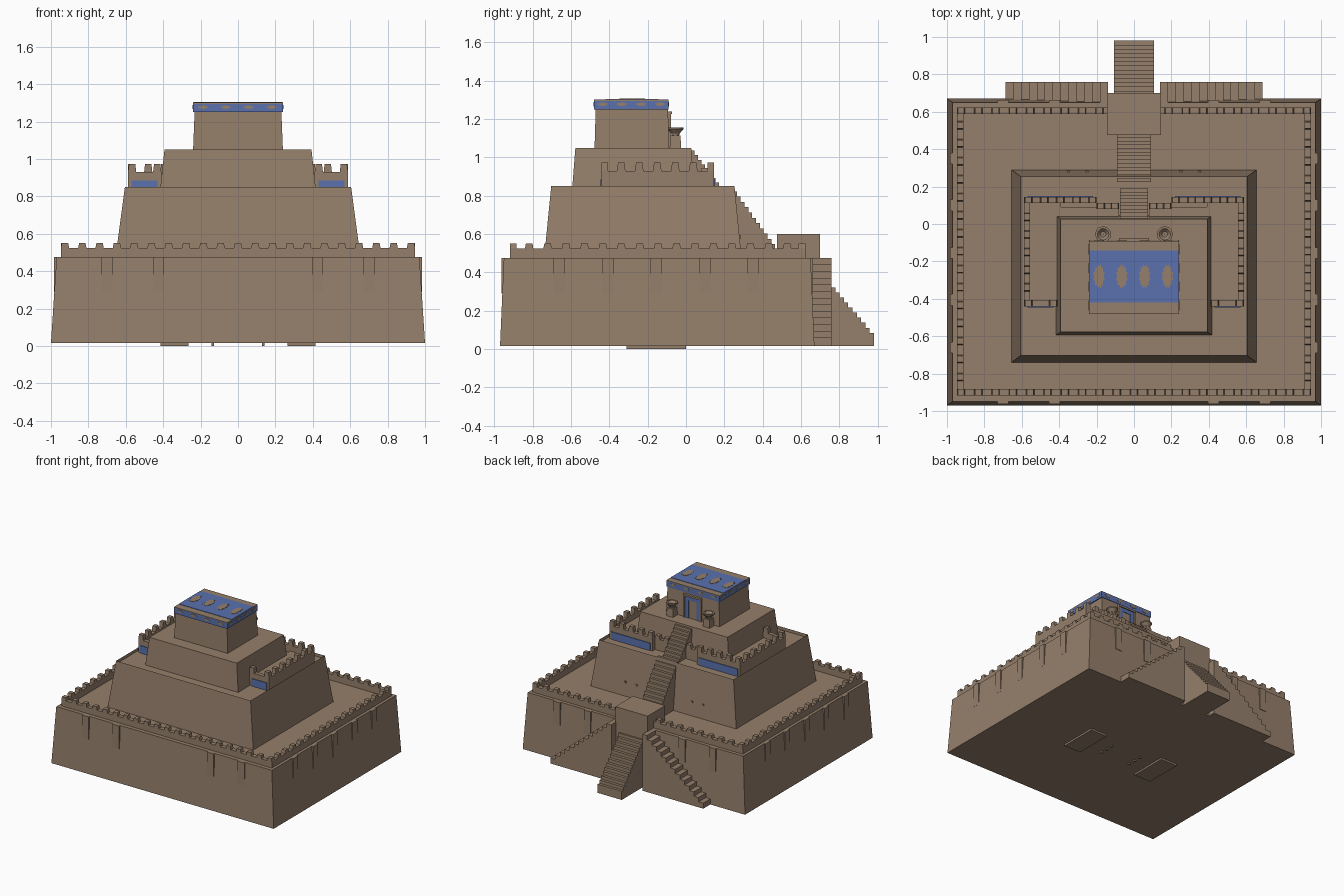
import bpy, bmesh, math
from mathutils import Matrix, Vector

if "Cube" in bpy.data.objects:
    bpy.data.objects.remove(bpy.data.objects["Cube"])


def material(name, rgb):
    m = bpy.data.materials.new(name)
    m.use_nodes = True
    m.diffuse_color = (*rgb, 1)
    bsdf = next(n for n in m.node_tree.nodes if n.type == "BSDF_PRINCIPLED")
    bsdf.inputs["Base Color"].default_value = (*rgb, 1)
    return m


BROWN = material("mud_brick_brown", (0.30, 0.213, 0.147))
BLUE = material("glazed_blue", (0.1, 0.165, 0.42))


def finish(name, bm, mat=BROWN):
    bmesh.ops.recalc_face_normals(bm, faces=bm.faces)
    me = bpy.data.meshes.new(name)
    bm.to_mesh(me)
    bm.free()
    me.materials.append(mat)
    ob = bpy.data.objects.new(name, me)
    bpy.context.collection.objects.link(ob)
    return ob


def add_block(bm, x0, x1, y0, y1, z0, z1, tx=0, ty=0):
    """Box whose top is drawn in by tx and ty on each side; returns the top face."""
    low = [(x0, y0), (x1, y0), (x1, y1), (x0, y1)]
    high = [(x0 + tx, y0 + ty), (x1 - tx, y0 + ty), (x1 - tx, y1 - ty), (x0 + tx, y1 - ty)]
    a = [bm.verts.new((x, y, z0)) for x, y in low]
    b = [bm.verts.new((x, y, z1)) for x, y in high]
    bm.faces.new(a[::-1])
    for i in range(4):
        j = (i + 1) % 4
        bm.faces.new((a[i], a[j], b[j], b[i]))
    return bm.faces.new(b)


def block(name, *dims, mat=BROWN, rim=0, sink=0):
    bm = bmesh.new()
    top = add_block(bm, *dims)
    if rim:
        bmesh.ops.inset_region(bm, faces=[top], thickness=rim)
        inner = bmesh.ops.extrude_face_region(bm, geom=[top])["geom"]
        bmesh.ops.translate(bm, vec=(0, 0, -sink),
                            verts=[v for v in inner if isinstance(v, bmesh.types.BMVert)])
        bmesh.ops.delete(bm, geom=[top], context="FACES")
    return finish(name, bm, mat)


def blocks(name, dims, mat=BROWN):
    bm = bmesh.new()
    for d in dims:
        add_block(bm, *d)
    return finish(name, bm, mat)


def add_wall(bm, x0, x1, y0, y1, z0, z1, tooth):
    """Parapet wall with evenly spaced tapered merlons."""
    add_block(bm, x0, x1, y0, y1, z0, z1)
    along_x = x1 - x0 > y1 - y0
    s, e = (x0, x1) if along_x else (y0, y1)
    w = 0.044
    n = max(1, round((e - s - w) / 0.093))
    for i in range(n + 1):
        p = s + (e - s - w) * i / n
        if along_x:
            add_block(bm, p, p + w, y0, y1, z1, z1 + tooth, 0.005, 0)
        else:
            add_block(bm, x0, x1, p, p + w, z1, z1 + tooth, 0, 0.005)


def stairs(name, axis, a0, a1, z0, z1, n, side0, side1, base):
    """Solid flight climbing from a0 to a1, extruded across from side0 to side1."""
    pts = [(a0, base)]
    for i in range(n):
        z = z0 + (z1 - z0) * i / (n - 1)
        pts += [(a0 + (a1 - a0) * i / n, z), (a0 + (a1 - a0) * (i + 1) / n, z)]
    pts.append((a1, base))
    bm = bmesh.new()

    def place(a, side, z):
        return bm.verts.new((a, side, z) if axis == "x" else (side, a, z))
    f = bm.faces.new([place(a, side0, z) for a, z in pts])
    ext = bmesh.ops.extrude_face_region(bm, geom=[f])["geom"]
    shift = Vector((0, side1 - side0, 0) if axis == "x" else (side1 - side0, 0, 0))
    bmesh.ops.translate(bm, vec=shift, verts=[v for v in ext if isinstance(v, bmesh.types.BMVert)])
    return finish(name, bm)


# Stepped tiers
block("lower_tier", -1, 1, -0.97, 0.67, 0.015, 0.475, 0.03, 0.02)
block("middle_tier", -0.655, 0.655, -0.74, 0.29, 0.475, 0.85, 0.05, 0.037, rim=0.018, sink=0.025)
block("upper_tier", -0.418, 0.418, -0.595, 0.045, 0.82, 1.05, 0.025, 0.018)

# Parapet around the lower tier
bm = bmesh.new()
for y in (-0.918, 0.588):
    add_wall(bm, -0.947, 0.947, y, y + 0.035, 0.475, 0.525, 0.026)
for x in (-0.947, 0.912):
    add_wall(bm, x, x + 0.035, -0.84, 0.55, 0.475, 0.525, 0.026)
    add_block(bm, x, x + 0.035, -0.883, 0.588, 0.475, 0.525)
finish("lower_parapet", bm)

# Buttresses standing proud of the sloping lower walls
buttress = []
for x in (-0.7, -0.425, 0.425, 0.7):
    buttress += [(x - 0.03, x + 0.03, -0.962, -0.93, 0.29, 0.475),
                 (x - 0.03, x + 0.03, 0.63, 0.662, 0.29, 0.475)]
for y in (-0.66, -0.405, -0.155, 0.1, 0.35):
    for s in (-1, 1):
        lo, hi = sorted((s * 0.95, s * 0.983))
        buttress.append((lo, hi, y - 0.03, y + 0.03, 0.29, 0.475))
blocks("wall_buttresses", buttress)

# Walled terraces around the upper tier
bm = bmesh.new()
for s in (-1, 1):
    def span(a, b):
        return sorted((s * a, s * b))
    add_wall(bm, *span(0.2, 0.588), 0.112, 0.145, 0.82, 0.93, 0.042)
    add_wall(bm, *span(0.555, 0.588), -0.36, 0.06, 0.82, 0.93, 0.042)
    add_block(bm, *span(0.555, 0.588), -0.41, 0.112, 0.82, 0.93)
    add_wall(bm, *span(0.41, 0.588), -0.44, -0.407, 0.82, 0.93, 0.042)
    add_wall(bm, *span(0.08, 0.2), 0.08, 0.112, 0.82, 0.915, 0.03)
    add_block(bm, *span(0.39, 0.56), -0.41, 0.115, 0.82, 0.885)
    add_block(bm, *span(0.08, 0.4), 0.02, 0.09, 0.82, 0.885)
finish("terrace_walls", bm)
panels = []
for s in (-1, 1):
    for a, b, y in ((0.22, 0.57, 0.145), (0.43, 0.57, -0.446)):
        panels.append((*sorted((s * a, s * b)), y, y + 0.006, 0.825, 0.885))
blocks("terrace_blue_panels", panels, BLUE)

# Stairways and landing
block("stair_landing", -0.145, 0.145, 0.475, 0.70, 0.015, 0.60)
stairs("entrance_stairs", "y", 0.98, 0.69, 0.085, 0.40, 13, -0.108, 0.108, 0.015)
stairs("middle_stairs", "y", 0.485, 0.225, 0.52, 0.85, 13, -0.09, 0.09, 0.475)
stairs("upper_stairs", "y", 0.19, 0.025, 0.845, 1.035, 9, -0.075, 0.075, 0.82)
for s, label in ((-1, "right"), (1, "left")):
    stairs(label + "_side_stairs", "x", s * 0.688, s * 0.14, 0.06, 0.475, 13, 0.62, 0.76, 0.015)

# Drain pegs on the back of the middle tier
blocks("drain_pegs", [(x - 0.008, x + 0.008, 0.26, 0.287, 0.578, 0.592)
                      for x in (-0.35, -0.25, 0.25, 0.35)])

# Temple with glazed roof band
block("temple", -0.24, 0.24, -0.477, -0.088, 1.05, 1.25, 0.008, 0.006)
block("roof_band", -0.24, 0.24, -0.48, -0.09, 1.25, 1.295, mat=BLUE)
block("roof_cap", -0.24, 0.24, -0.48, -0.09, 1.295, 1.301)
block("roof_blue_field", -0.238, 0.238, -0.42, -0.143, 1.30, 1.304, mat=BLUE)


def add_rosette(bm, matrix, rx, ry):
    """Thin scalloped plate lying in the local xy plane."""
    n = 24
    rim = []
    for i in range(n):
        r = 1 if i % 2 else 0.78
        t = math.tau * i / n
        rim.append(bm.verts.new(matrix @ Vector((rx * r * math.cos(t), ry * r * math.sin(t), 0))))
    f = bm.faces.new(rim)
    ext = bmesh.ops.extrude_face_region(bm, geom=[f])["geom"]
    bmesh.ops.translate(bm, vec=matrix.to_3x3() @ Vector((0, 0, 0.003)),
                        verts=[v for v in ext if isinstance(v, bmesh.types.BMVert)])


bm = bmesh.new()
for k in range(4):
    x = -0.187 + 0.122 * k
    y = -0.435 + 0.1 * k
    add_rosette(bm, Matrix.Translation((x, -0.28, 1.303)), 0.032, 0.068)
    for turn, px, py in ((0, x, -0.479), (180, x, -0.091), (90, 0.239, y), (-90, -0.239, y)):
        m = (Matrix.Translation((px, py, 1.277)) @ Matrix.Rotation(math.radians(turn), 4, "Z")
             @ Matrix.Rotation(math.radians(90), 4, "X"))
        add_rosette(bm, m, 0.028, 0.011)
finish("roof_rosettes", bm)

# Doorway
blocks("door_frame", [(-0.08, -0.066, -0.1, -0.078, 1.05, 1.235), (0.066, 0.08, -0.1, -0.078, 1.05, 1.235),
                      (-0.08, 0.08, -0.1, -0.074, 1.225, 1.24)])
blocks("door_blue_surround", [(-0.066, -0.036, -0.1, -0.083, 1.05, 1.225), (0.036, 0.066, -0.1, -0.083, 1.05, 1.225),
                              (-0.036, 0.036, -0.1, -0.083, 1.195, 1.225)], BLUE)
block("door_leaf", -0.036, 0.036, -0.1, -0.087, 1.05, 1.195)

# Fire bowls on pedestals
for s, label in ((-1, "right"), (1, "left")):
    cx, cy = s * 0.165, -0.055
    block(label + "_pedestal", cx - 0.03, cx + 0.03, cy - 0.03, cy + 0.03, 1.05, 1.115, 0.004, 0.004)
    bm = bmesh.new()
    profile = [(0.001, 1.11), (0.018, 1.11), (0.022, 1.125), (0.043, 1.148), (0.043, 1.157),
               (0.031, 1.157), (0.015, 1.14), (0.001, 1.14)]
    vs = [bm.verts.new((cx + r, cy, z)) for r, z in profile]
    es = [bm.edges.new(p) for p in zip(vs, vs[1:])]
    bmesh.ops.spin(bm, geom=vs + es, cent=(cx, cy, 0), axis=(0, 0, 1), angle=math.tau, steps=12)
    bmesh.ops.remove_doubles(bm, verts=bm.verts, dist=0.0008)
    finish(label + "_fire_bowl", bm)

# Foot plates and studs under the base
feet = []
for s in (-1, 1):
    feet.append((*sorted((s * 0.265, s * 0.415)), -0.31, 0.0, 0, 0.016))
    feet += [(s * 0.135 - 0.007, s * 0.135 + 0.007, y - 0.007, y + 0.007, 0, 0.016)
             for y in (-0.215, -0.155, -0.095)]
blocks("foot_plates", feet)
